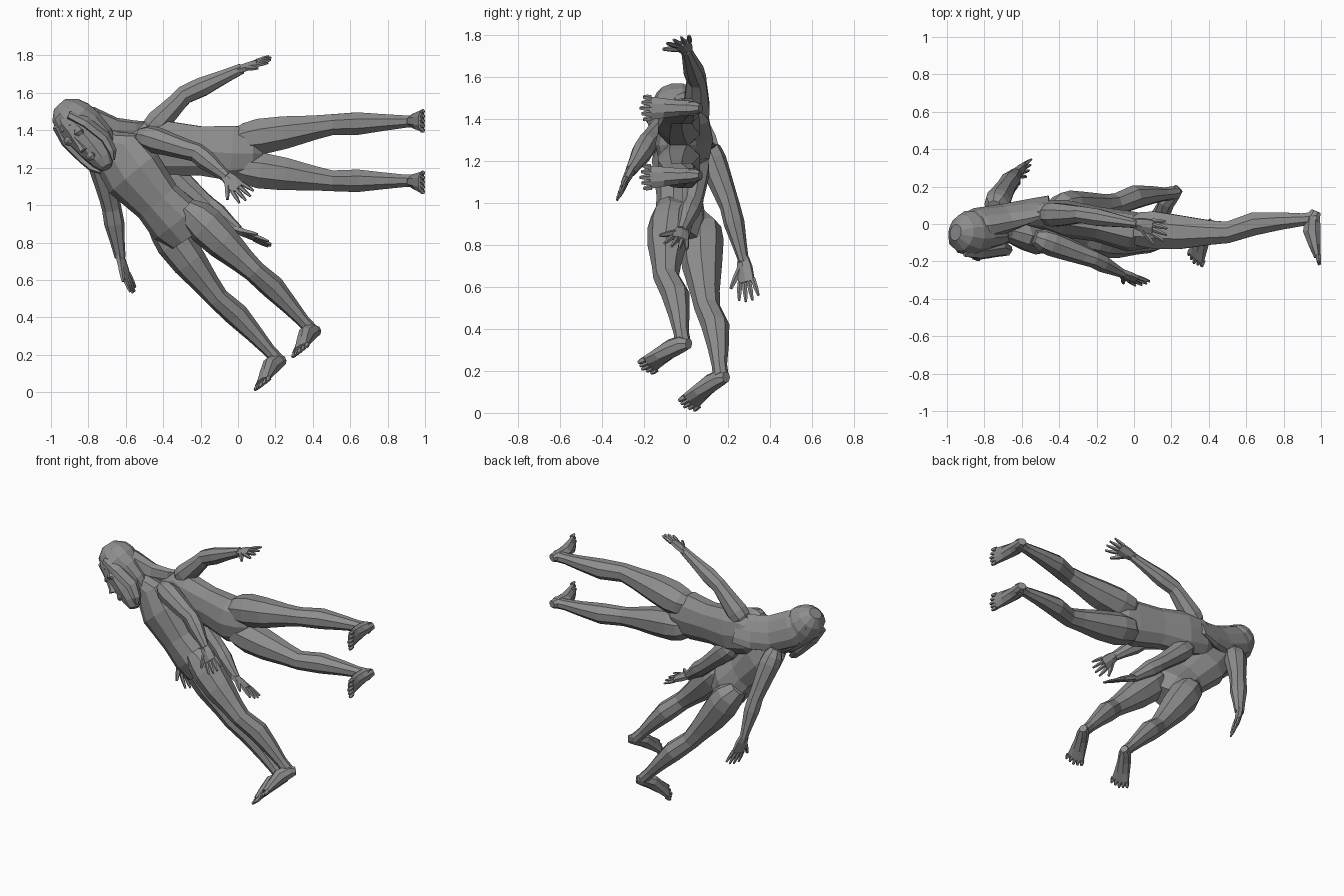
import bpy, bmesh, math
from mathutils import Vector as V

if "Cube" in bpy.data.objects:
    bpy.data.objects.remove(bpy.data.objects["Cube"])

stone = bpy.data.materials.new("stone_grey")
stone.use_nodes = True
grey = (0.27, 0.27, 0.27, 1)
stone.diffuse_color = grey
stone.node_tree.nodes["Principled BSDF"].inputs["Base Color"].default_value = grey


def finish(name, bm):
    bmesh.ops.recalc_face_normals(bm, faces=bm.faces)
    mesh = bpy.data.meshes.new(name)
    bm.to_mesh(mesh)
    bm.free()
    mesh.materials.append(stone)
    obj = bpy.data.objects.new(name, mesh)
    bpy.context.collection.objects.link(obj)
    return obj


def fuse(body, parts):
    """Union the parts into the body so no inner walls remain."""
    for part in parts:
        mod = body.modifiers.new("union", "BOOLEAN")
        mod.operation, mod.solver, mod.object = "UNION", "EXACT", part
    graph = bpy.context.evaluated_depsgraph_get()
    mesh = bpy.data.meshes.new_from_object(body.evaluated_get(graph))
    body.modifiers.clear()
    body.data = mesh
    for part in parts:
        bpy.data.objects.remove(part)


def loft(bm, rings, side, sides=8):
    """Skin a run of elliptical rings: (centre, half width, half depth, offset)."""
    loops = []
    for i, (c, w, d, off) in enumerate(rings):
        t = rings[min(i + 1, len(rings) - 1)][0] - rings[max(i - 1, 0)][0]
        t.normalize()
        s = (V(side) - t * t.dot(V(side))).normalized()
        b = s.cross(t)
        angles = [2 * math.pi * (k + 0.5) / sides for k in range(sides)]
        loops.append([bm.verts.new(c + s * w * math.cos(a) + b * (off + d * math.sin(a)))
                      for a in angles])
    for lo, hi in zip(loops, loops[1:]):
        for k in range(sides):
            n = (k + 1) % sides
            bm.faces.new((lo[k], lo[n], hi[n], hi[k]))
    bm.faces.new(loops[0])
    bm.faces.new(loops[-1])


def limb(name, joints, profile, side):
    """Jointed limb: profile position runs 0..1 to the middle joint, 1..2 to the end."""
    a, m, e = map(V, joints)
    bm = bmesh.new()
    loft(bm, [(a.lerp(m, t) if t <= 1 else m.lerp(e, t - 1), w, d, off)
              for t, w, d, off in profile], side)
    return finish(name, bm)


LEG = [(-0.2, .06, .06, 0), (-.02, .092, .1, .012), (.15, .104, .108, .006),
       (.45, .094, .096, -.006), (.8, .07, .07, -.01), (1, .06, .062, -.01),
       (1.3, .065, .067, .016), (1.6, .048, .051, .012), (1.85, .035, .037, .003),
       (2.02, .035, .038, 0)]
ARM = [(-0.2, .038, .038, 0), (-.04, .065, .062, 0), (.15, .072, .068, 0),
       (.45, .063, .062, 0), (.8, .054, .053, 0), (1, .053, .048, 0),
       (1.3, .055, .049, 0), (1.7, .039, .034, 0), (2, .03, .024, 0)]


def digit(bm, root, tip, r, side):
    loft(bm, [(root, r, r, 0), (root.lerp(tip, .55), r * .9, r * .9, 0),
              (tip, r * .5, r * .5, 0)], side, 5)


def hand(name, wrist, tip, across, curl):
    """Palm with four spread fingers and a thumb on the `across` side."""
    w, p = V(wrist), V(tip)
    t = p - w
    length = t.length
    t.normalize()
    s = (V(across) - t * t.dot(V(across))).normalized()
    bm = bmesh.new()
    loft(bm, [(w - t * .02, .029, .022, 0), (w + t * .03, .042, .022, 0),
              (w + t * length * .55, .046, .016, 0)], s, 6)
    for k in (-1.5, -.5, .5, 1.5):
        root = w + t * length * .5 + s * k * .023
        end = w + t * length * (1.08 - abs(k) * .08) + s * k * .034 + V(curl) * (1 + k * .3)
        digit(bm, root, end, .0125, s)
    digit(bm, w + t * .025 + s * .02, w + t * length * .6 + s * .085 + V(curl), .016, s)
    finish(name, bm)


def foot(name, heel, toe, sole):
    """Wedge foot with a flat sole and five toes."""
    h, p = V(heel), V(toe)
    t = (p - h).normalized()
    up = -(V(sole) - t * t.dot(V(sole))).normalized()
    s = t.cross(up)
    bm = bmesh.new()
    loft(bm, [(h.lerp(p, f) + up * d, w, d, 0) for f, w, d in
              ((-.07, .024, .028), (.08, .038, .045), (.32, .041, .05),
               (.6, .051, .034), (.84, .06, .019))], s)
    for k in range(-2, 3):
        digit(bm, h.lerp(p, .8) + s * k * .024 + up * .015,
              p + s * k * .027 - t * abs(k) * .008 + up * .009, .015, s)
    finish(name, bm)


def torso(name, rows, side):
    bm = bmesh.new()
    loft(bm, [(V(c), w, d, off) for c, w, d, off in rows], side, 10)
    return finish(name, bm)


# Leaning body, from the neck down
LEAN = (.7, -.45, .55)
leaning = torso("joined_bodies", [
    ((-.76, -.03, 1.37), .06, .06, 0), ((-.69, -.02, 1.33), .08, .075, 0),
    ((-.65, -.02, 1.29), .155, .085, 0), ((-.56, -.03, 1.17), .175, .12, 0),
    ((-.43, -.03, 1.02), .14, .103, 0), ((-.33, -.02, .91), .16, .11, 0),
    ((-.27, -.02, .82), .11, .08, 0)], LEAN)
# Level body, from the neck along
UP = (0, 0, 1)
level = torso("level_body", [
    ((-.6, .04, 1.34), .06, .05, 0), ((-.5, .05, 1.32), .14, .075, 0),
    ((-.38, .03, 1.3), .155, .1, 0), ((-.2, .0, 1.29), .137, .093, 0),
    ((-.02, -.04, 1.277), .155, .108, 0), ((.08, -.04, 1.275), .13, .09, 0),
    ((.13, -.04, 1.275), .06, .05, 0)], UP)
limbs = {leaning: [], level: []}

# Legs and feet: joints, heel, toe tip, sole direction
DOWN = (.62, .05, -.78)
for name, body, side, joints, heel, toe, sole in (
        ("leaning_right", leaning, LEAN,
         ((-.385, .06, .86), (-.105, .11, .505), (.21, .165, .175)),
         (.25, .18, .14), (.12, -.01, .02), DOWN),
        ("leaning_left", leaning, LEAN,
         ((-.22, -.08, .93), (.09, -.085, .65), (.39, -.015, .335)),
         (.435, .0, .3), (.325, -.21, .2), DOWN),
        ("level_left", level, UP,
         ((.05, -.04, 1.355), (.5, -.035, 1.43), (.97, .03, 1.45)),
         (1, .05, 1.45), (1, -.22, 1.45), (1, 0, 0)),
        ("level_right", level, UP,
         ((.05, -.04, 1.195), (.5, -.035, 1.13), (.97, .03, 1.13)),
         (1, .05, 1.13), (1, -.22, 1.12), (1, 0, 0))):
    limbs[body].append(limb(name + "_leg", joints, LEG, side))
    foot(name + "_foot", heel, toe, sole)

# Arms and hands: joints, finger tip, thumb direction, finger curl
for name, body, side, joints, tip, thumb, curl in (
        ("leaning_right", leaning, LEAN,
         ((-.735, .11, 1.24), (-.675, .21, .98), (-.63, .275, .72)),
         (-.57, .3, .54), (-.45, -1, -.1), (.01, 0, 0)),
        ("leaning_left", leaning, LEAN,
         ((-.48, -.09, 1.36), (-.22, -.185, 1.28), (-.06, -.265, 1.15)),
         (.05, -.32, 1.04), (-.7, -.2, -.6), (0, 0, 0)),
        ("level_left", level, UP,
         ((-.45, .05, 1.42), (-.285, .05, 1.59), (.02, .0, 1.73)),
         (.17, -.03, 1.785), (0, -1, -.3), (0, -.01, -.005)),
        ("level_right", level, UP,
         ((-.37, .05, 1.18), (-.16, .03, .995), (.0, -.02, .865)),
         (.17, -.04, .79), (0, -1, .3), (0, -.01, 0))):
    limbs[body].append(limb(name + "_arm", joints, ARM, side))
    hand(name + "_hand", joints[2], tip, thumb, curl)

for body, parts in limbs.items():
    fuse(body, parts)
fuse(leaning, [level])

# Shared head, in a frame of left, front and up axes
U = V((-.67, .03, .74)).normalized()
F = V((-.4, -.85, -.3))
F = (F - U * F.dot(U)).normalized()
L = U.cross(F)
CENTRE = V((-.825, -.06, 1.39))


def at(l, f, u):
    return CENTRE + L * l + F * f + U * u


def head_part(name, rows, sides=8):
    """Rows are (left, front, up, half width, half depth)."""
    bm = bmesh.new()
    loft(bm, [(at(l, f, u), w, d, 0) for l, f, u, w, d in rows], L, sides)
    return finish(name, bm)


head = head_part("head", [
    (0, .07, -.225, .035, .03), (0, .05, -.18, .065, .065), (0, .025, -.1, .085, .1),
    (0, .01, 0, .096, .117), (0, 0, .1, .092, .112), (0, -.01, .17, .045, .06)], 10)
cap = head_part("hair_cap", [
    (0, -.04, -.17, .08, .06), (0, -.035, -.08, .113, .085), (0, -.025, .02, .124, .105),
    (0, -.01, .09, .118, .123), (0, -.01, .155, .09, .1), (0, -.01, .198, .04, .045)], 12)
# Long hair falling over the joined backs
fall = torso("hair_fall", [
    ((-.92, -.02, 1.48), .07, .07, 0), ((-.82, .0, 1.42), .12, .085, 0),
    ((-.68, .035, 1.36), .118, .065, 0), ((-.56, .07, 1.35), .114, .045, 0),
    ((-.45, .1, 1.36), .1, .02, 0)], (.6, -.25, .75))
fuse(head, [cap, fall])

head_part("nose", [(0, .135, -.075, .02, .026), (0, .127, -.05, .016, .018),
                   (0, .115, .02, .009, .013)], 5)
head_part("lips", [(0, .112, -.14, .02, .012), (0, .117, -.126, .03, .014),
                   (0, .112, -.108, .02, .012)], 6)
for x, word in ((1, "left"), (-1, "right")):
    head_part(word + "_brow", [(x * .035, .105, .0, .026, .012),
                               (x * .04, .11, .016, .032, .017),
                               (x * .04, .1, .035, .028, .012)], 6)
    head_part(word + "_hair_lock", [(x * .05, .085, .12, .025, .02),
                                    (x * .086, .058, .03, .024, .045),
                                    (x * .094, .03, -.1, .024, .045),
                                    (x * .08, .045, -.18, .02, .032),
                                    (x * .055, .06, -.22, .008, .01)], 6)
